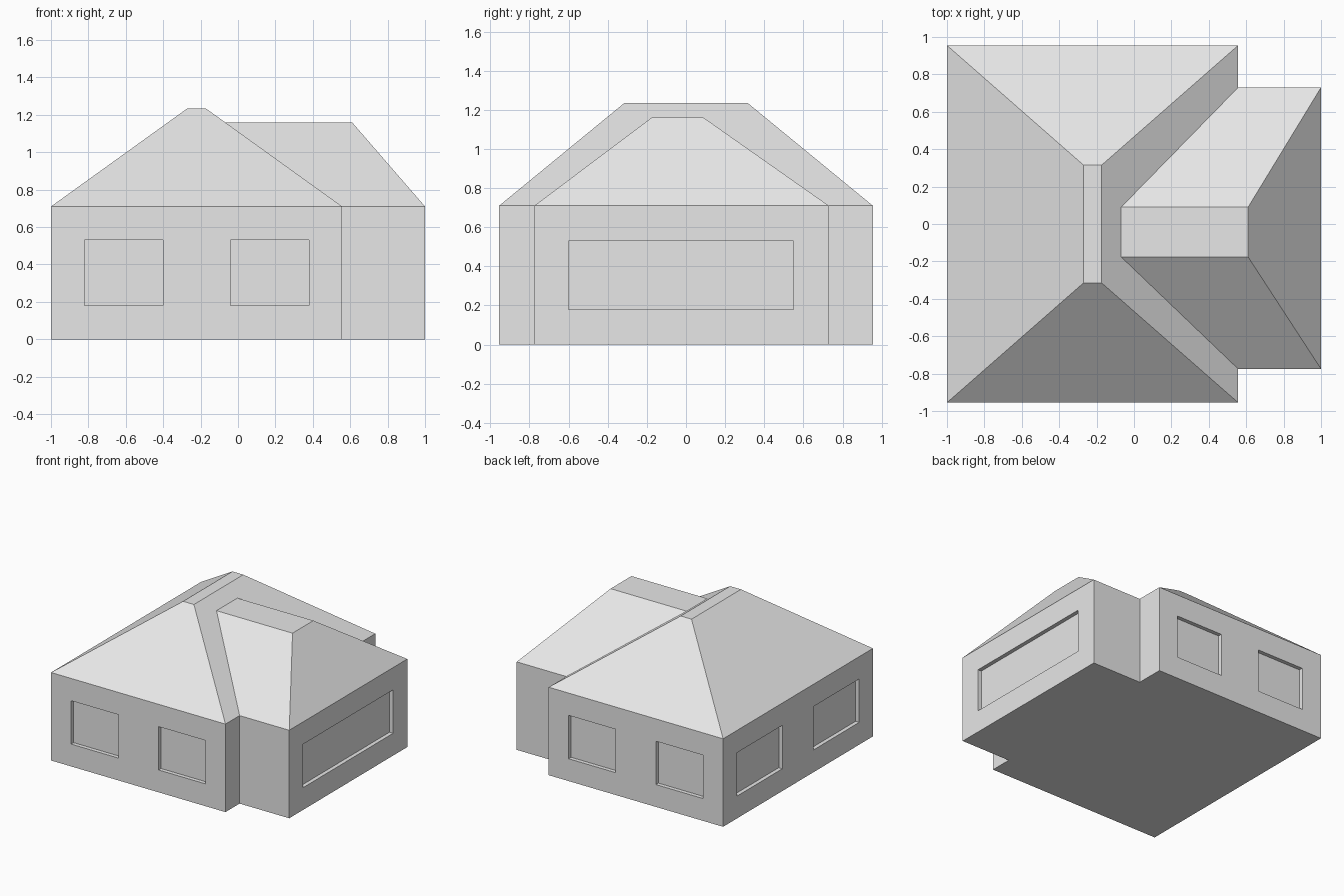
import bpy
import bmesh

cube = bpy.data.objects.get("Cube")
if cube:
    bpy.data.objects.remove(cube, do_unlink=True)

GREY = (0.8, 0.8, 0.8, 1)
plaster = bpy.data.materials.new("light_grey")
plaster.use_nodes = True
plaster.diffuse_color = GREY
plaster.node_tree.nodes["Principled BSDF"].inputs["Base Color"].default_value = GREY

EAVES = 0.71
SILL, LINTEL = 0.18, 0.53
DEPTH = 0.032


def stack(name, rings):
    """Closed solid from stacked rectangles (x0, x1, y0, y1, z)."""
    bm = bmesh.new()
    loops = []
    for x0, x1, y0, y1, z in rings:
        corners = ((x0, y0), (x1, y0), (x1, y1), (x0, y1))
        loops.append([bm.verts.new((x, y, z)) for x, y in corners])
    bm.faces.new(loops[0][::-1])
    bm.faces.new(loops[-1])
    for low, high in zip(loops, loops[1:]):
        for i in range(4):
            j = (i + 1) % 4
            bm.faces.new((low[i], low[j], high[j], high[i]))
    mesh = bpy.data.meshes.new(name)
    bm.to_mesh(mesh)
    bm.free()
    mesh.materials.append(plaster)
    obj = bpy.data.objects.new(name, mesh)
    bpy.context.collection.objects.link(obj)
    return obj


def hipped_block(name, plan, ridge, top):
    """Walls with a flat-topped hipped roof flush with them."""
    return stack(name, [(*plan, 0), (*plan, EAVES), (*ridge, top)])


def combine(target, tool, operation):
    """Boolean the tool into the target, then discard the tool."""
    mod = target.modifiers.new("combine", "BOOLEAN")
    mod.operation = operation
    mod.solver = "EXACT"
    mod.object = tool
    bpy.context.view_layer.objects.active = target
    bpy.ops.object.modifier_apply(modifier=mod.name)
    bpy.data.objects.remove(tool, do_unlink=True)


# Main block and the side wing that runs into its roof
X0, X1, WING_X, Y = -1.0, 0.557, 1.0, 0.955
house = hipped_block("house", (X0, X1, -Y, Y), (-0.27, -0.173, -0.315, 0.315), 1.235)
wing = hipped_block("side_wing", (-0.12, WING_X, -0.775, 0.73),
                    (-0.12, 0.61, -0.176, 0.09), 1.16)
combine(house, wing, "UNION")

# Window recesses: two on the front, back and plain side, one wide on the wing
recesses = [(WING_X - DEPTH, WING_X + 0.1, -0.6, 0.55)]
for a, b in ((-0.82, -0.4), (-0.04, 0.38)):
    recesses.append((a, b, -Y - 0.1, -Y + DEPTH))
    recesses.append((a, b, Y - DEPTH, Y + 0.1))
for a, b in ((-0.78, -0.2), (0.2, 0.78)):
    recesses.append((X0 - 0.1, X0 + DEPTH, a, b))
for plan in recesses:
    cutter = stack("window_cutter", [(*plan, SILL), (*plan, LINTEL)])
    cutter.hide_render = True
    combine(house, cutter, "DIFFERENCE")
